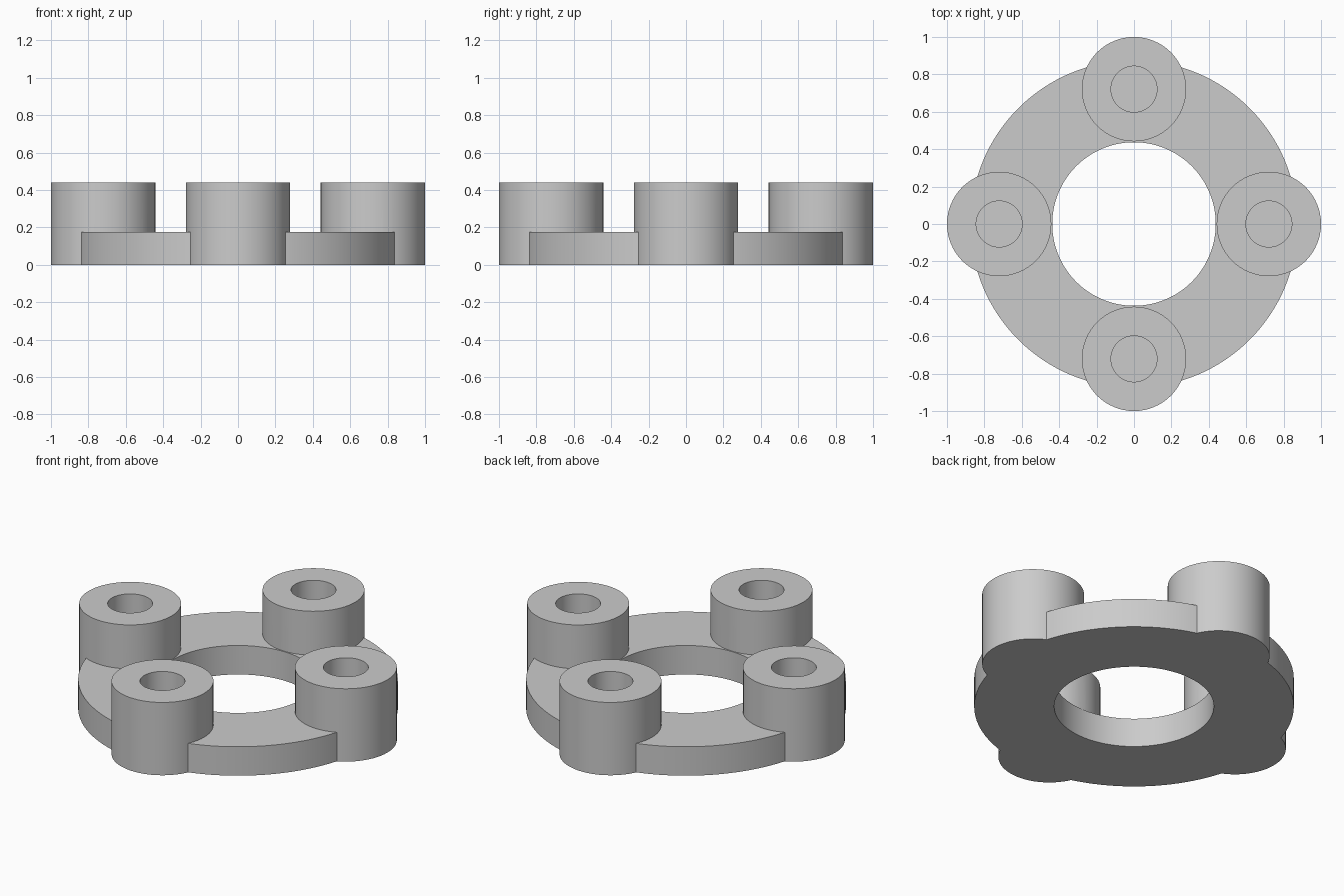
import bpy, bmesh, math

if "Cube" in bpy.data.objects:
    bpy.data.objects.remove(bpy.data.objects["Cube"])

RING_OUT, RING_IN, RING_H = 0.875, 0.437, 0.175
BOSS_R, BOSS_H, BOSS_AT = 0.279, 0.44, 0.721
HOLE_R, HOLE_FLOOR = 0.123, 0.18

grey = bpy.data.materials.new("plain grey")
grey.diffuse_color = (0.6, 0.6, 0.6, 1)
grey.use_nodes = True
grey.node_tree.nodes["Principled BSDF"].inputs["Base Color"].default_value = grey.diffuse_color


def lathe(name, profile, sides, closed, at=(0, 0, 0)):
    """Revolve (radius, height) points about z; open profiles get flat end caps."""
    bm = bmesh.new()
    rings = []
    for r, z in profile:
        rings.append([bm.verts.new((r * math.cos(2 * math.pi * i / sides),
                                    r * math.sin(2 * math.pi * i / sides), z))
                      for i in range(sides)])
    pairs = list(zip(rings, rings[1:]))
    if closed:
        pairs.append((rings[-1], rings[0]))
    else:
        bm.faces.new(rings[0])
        bm.faces.new(rings[-1])
    for a, b in pairs:
        for i in range(sides):
            j = (i + 1) % sides
            bm.faces.new((a[i], a[j], b[j], b[i]))
    bmesh.ops.recalc_face_normals(bm, faces=bm.faces)
    me = bpy.data.meshes.new(name)
    bm.to_mesh(me)
    bm.free()
    me.materials.append(grey)
    ob = bpy.data.objects.new(name, me)
    ob.location = at
    bpy.context.collection.objects.link(ob)
    return ob


# Flat base ring
flange = lathe("ring_flange", [(RING_IN, 0), (RING_OUT, 0),
                               (RING_OUT, RING_H), (RING_IN, RING_H)], 128, True)

# Four bosses with blind holes, fused into the ring
bpy.context.view_layer.update()
bpy.context.view_layer.objects.active = flange
flange.select_set(True)
for k in range(4):
    a = k * math.pi / 2
    boss = lathe("boss", [(BOSS_R, 0), (BOSS_R, BOSS_H), (HOLE_R, BOSS_H),
                          (HOLE_R, HOLE_FLOOR)], 64, False,
                 (BOSS_AT * math.cos(a), BOSS_AT * math.sin(a), 0))
    bpy.context.view_layer.update()
    mod = flange.modifiers.new("fuse", 'BOOLEAN')
    mod.operation = 'UNION'
    mod.solver = 'EXACT'
    mod.object = boss
    bpy.ops.object.modifier_apply(modifier=mod.name)
    bpy.data.objects.remove(boss)

bpy.ops.object.shade_smooth_by_angle(angle=math.radians(30))
